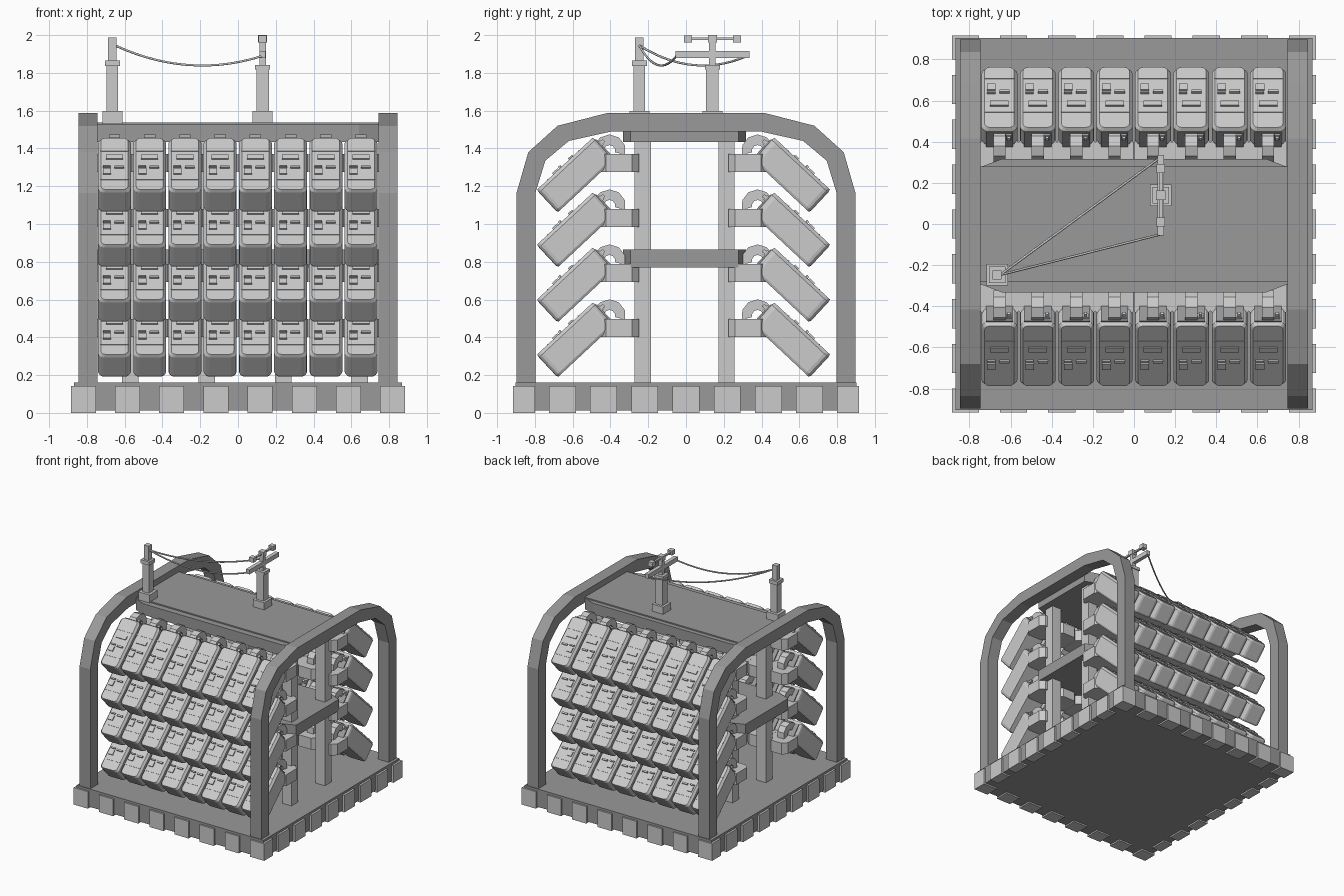
import bpy, bmesh, math
from mathutils import Matrix, Vector

if "Cube" in bpy.data.objects:
    bpy.data.objects.remove(bpy.data.objects["Cube"])

Y0 = -0.013                      # centre line of the inner rack
ROW = 0.291                      # row spacing
XS = [-0.654 + 0.1865 * i for i in range(8)]
DARK = bpy.data.materials.new("dark_grey")
DARK.diffuse_color = (0.32, 0.32, 0.32, 1)
DARK.use_nodes = True
DARK.node_tree.nodes["Principled BSDF"].inputs["Base Color"].default_value = DARK.diffuse_color


def link(name, mesh, loc=(0, 0, 0), mat=None):
    ob = bpy.data.objects.new(name, mesh)
    ob.location = loc
    if mat and not mesh.materials:
        mesh.materials.append(mat)
    bpy.context.collection.objects.link(ob)
    return ob


def to_mesh(bm, name):
    bmesh.ops.recalc_face_normals(bm, faces=bm.faces[:])
    me = bpy.data.meshes.new(name)
    bm.to_mesh(me)
    bm.free()
    return me


def add_box(bm, lo, hi):
    lo, hi = Vector(lo), Vector(hi)
    m = Matrix.Translation((lo + hi) / 2) @ Matrix.Diagonal((*(hi - lo), 1))
    bmesh.ops.create_cube(bm, size=1, matrix=m)


def loft(bm, rings):
    """Skin a stack of equal-length outlines and cap both ends."""
    vs = [[bm.verts.new(p) for p in ring] for ring in rings]
    bm.faces.new(vs[0])
    bm.faces.new(vs[-1][::-1])
    for a, b in zip(vs, vs[1:]):
        for i in range(len(a)):
            j = (i + 1) % len(a)
            bm.faces.new((a[i], a[j], b[j], b[i]))


def prism_x(bm, pts, a, b):
    loft(bm, [[(t, y, z) for y, z in pts] for t in (a, b)])


def prism_z(bm, pts, a, b):
    loft(bm, [[(x, y, t) for x, y in pts] for t in (a, b)])


def rounded(x, y0, y1, r, z, n=3):
    """Rounded rectangle outline at height z."""
    out = []
    for k, (cx, cy) in enumerate(((x - r, y1 - r), (r - x, y1 - r), (r - x, y0 + r), (x - r, y0 + r))):
        for i in range(n + 1):
            a = math.pi / 2 * (k + i / n)
            out.append((cx + r * math.cos(a), cy + r * math.sin(a), z))
    return out


def box(name, lo, hi, mat=None):
    bm = bmesh.new()
    add_box(bm, lo, hi)
    return link(name, to_mesh(bm, name), mat=mat)


def block(name, x, y, w, z0, z1):
    return box(name, (x - w / 2, y - w / 2, z0), (x + w / 2, y + w / 2, z1))


# base plate with edge blocks
box("base", (-0.868, -0.903, 0.012), (0.868, 0.903, 0.162), DARK)
bm = bmesh.new()
for i in range(8):
    x = -0.819 + 0.234 * i
    for s in (-1, 1):
        y0, y1 = sorted((s * 0.80, s * 0.917))
        add_box(bm, (x - 0.066, y0, 0), (x + 0.066, y1, 0.143))
for i in range(1, 8):
    y = -0.872 + 0.218 * i
    for s in (-1, 1):
        x0, x1 = sorted((s * 0.80, s * 0.885))
        add_box(bm, (x0, y - 0.071, 0), (x1, y + 0.071, 0.143))
link("edge_blocks", to_mesh(bm, "edge_blocks"))

# end arches
outer = [(0.897, 0.16), (0.897, 1.165), (0.835, 1.38), (0.68, 1.52), (0.415, 1.588)]
inner = [(0.797, 0.16), (0.797, 1.165), (0.745, 1.335), (0.62, 1.44), (0.395, 1.49)]
mir = lambda ps: [(-y, z) for y, z in ps[::-1]]
for s, side in ((-1, "left"), (1, "right")):
    bm = bmesh.new()
    prism_x(bm, outer + mir(outer) + mir(inner)[::-1] + inner[::-1], s * 0.745, s * 0.845)
    link("arch_" + side, to_mesh(bm, "arch"), mat=DARK)

# shelf slabs with clipped corners
slab = [(0.745, 0.285), (0.64, 0.325), (-0.64, 0.325), (-0.745, 0.285)]
slab += [(-x, -y) for x, y in slab]
for name, z0, z1 in (("roof_slab", 1.435, 1.527), ("middle_slab", 0.77, 0.865)):
    bm = bmesh.new()
    prism_z(bm, slab, z0, z1)
    link(name, to_mesh(bm, name), (0, Y0 + 0.005, 0), DARK)
box("roof_panel", (-0.75, -0.283, 1.50), (0.75, 0.28, 1.537), DARK)

# support posts
for s in (-1, 1):
    for i in range(4):
        block("support_post", -0.57 + 0.405 * i, Y0 + s * 0.222 + 0.006, 0.086, 0.16, 1.48)

# brackets: blocks with clipped corners, one per handset
bm = bmesh.new()
c = 0.035
prism_z(bm, [(0.093, 0.237 + c), (0.093, 0.445 - c), (0.093 - c, 0.445), (c - 0.093, 0.445),
             (-0.093, 0.445 - c), (-0.093, 0.237 + c), (c - 0.093, 0.237), (0.093 - c, 0.237)], 1.275, 1.37)
back_bracket = to_mesh(bm, "bracket")
bm = bmesh.new()
bm.from_mesh(back_bracket)
bm.transform(Matrix.Diagonal((1, -1, 1, 1)))
front_bracket = to_mesh(bm, "bracket")


# handset: y runs bottom to top along the face, z is the outward normal
def handset(mirror):
    bm = bmesh.new()
    loft(bm, [rounded(0.080, 0.006, 0.400, 0.025, -0.163),
              rounded(0.087, 0.0, 0.407, 0.03, -0.150),
              rounded(0.087, 0.0, 0.411, 0.03, -0.018),
              rounded(0.072, 0.004, 0.404, 0.025, 0.0)])
    add_box(bm, (-0.073, 0.078, -0.01), (0.073, 0.083, 0.003))          # step line
    add_box(bm, (-0.073, 0.30, -0.01), (0.073, 0.306, 0.003))
    add_box(bm, (-0.045, 0.235, -0.01), (0.045, 0.265, 0.009))          # display
    add_box(bm, (-0.06, 0.12, -0.01), (-0.018, 0.16, 0.009))            # key
    add_box(bm, (-0.06, 0.172, -0.01), (-0.02, 0.182, 0.012))           # thin bars
    add_box(bm, (0.0, 0.165, -0.01), (0.05, 0.178, 0.012))
    add_box(bm, (0.037, 0.38, -0.06), (0.053, 0.44, -0.042))            # stub
    add_box(bm, (0.031, 0.41, -0.066), (0.059, 0.425, -0.036))
    start = len(bm.faces)
    add_box(bm, (-0.066, 0.40, -0.14), (0.066, 0.416, -0.022))          # dark top plate
    bm.faces.ensure_lookup_table()
    for f in bm.faces[start:]:
        f.material_index = 1
    bm.transform(Matrix.Translation((0, -0.778, 1.18)) @ Matrix.Rotation(math.radians(43), 4, 'X'))

    # hook ring joining the handset to the bracket
    def arc(r):
        return [(-0.392 + r * math.cos(a), 1.388 + r * math.sin(a))
                for a in (math.radians(-15 + 35 * i) for i in range(7))]
    prism_x(bm, arc(0.086) + arc(0.03)[::-1], -0.03, 0.03)
    if mirror:
        bm.transform(Matrix.Diagonal((1, -1, 1, 1)))
    me = to_mesh(bm, "handset")
    light = bpy.data.materials.get("light_grey") or bpy.data.materials.new("light_grey")
    light.diffuse_color = (0.8, 0.8, 0.8, 1)
    light.use_nodes = True
    light.node_tree.nodes["Principled BSDF"].inputs["Base Color"].default_value = light.diffuse_color
    me.materials.append(light)
    me.materials.append(DARK)
    return me


for mirror, bracket in ((False, front_bracket), (True, back_bracket)):
    me = handset(mirror)
    for r in range(4):
        for x in XS:
            link("handset", me, (x, Y0, -ROW * r))
            link("bracket", bracket, (x, Y0, -ROW * r))

# plain roof pole
LX, LY = -0.665, -0.247
block("left_pole_foot", LX, LY, 0.105, 1.53, 1.597)
block("left_pole", LX, LY, 0.06, 1.59, 1.84)
block("left_pole_collar", LX, LY, 0.08, 1.836, 1.866)
block("left_pole_top", LX, LY, 0.044, 1.86, 1.987)

# roof pole with crossbars
RX, RY = 0.13, 0.14
block("right_pole_foot", RX, RY, 0.105, 1.53, 1.597)
block("right_pole", RX, RY, 0.066, 1.59, 1.82)
block("right_pole_collar", RX, RY, 0.08, 1.817, 1.843)
block("right_pole_top", RX, RY, 0.034, 1.84, 1.97)
block("right_pole_cap", RX, RY, 0.046, 1.96, 2.0)
box("lower_crossbar", (RX - 0.016, -0.055, 1.88), (RX + 0.016, 0.335, 1.917))
box("upper_crossbar", (RX - 0.008, 0.0, 1.973), (RX + 0.008, 0.28, 1.987))
for y in (0.01, 0.27):
    block("insulator", RX, y, 0.042, 1.961, 1.999)

# sagging wires
for y in (-0.05, 0.325):
    cu = bpy.data.curves.new("wire", 'CURVE')
    cu.dimensions = '3D'
    cu.bevel_depth = 0.006
    cu.bevel_resolution = 1
    sp = cu.splines.new('POLY')
    sp.points.add(14)
    a, b = Vector((LX + 0.015, LY, 1.945)), Vector((RX, y, 1.89))
    for i, p in enumerate(sp.points):
        q = a.lerp(b, i / 14)
        p.co = (q.x, q.y, q.z - 0.304 * (i / 14) * (1 - i / 14), 1)
    link("wire", cu)
